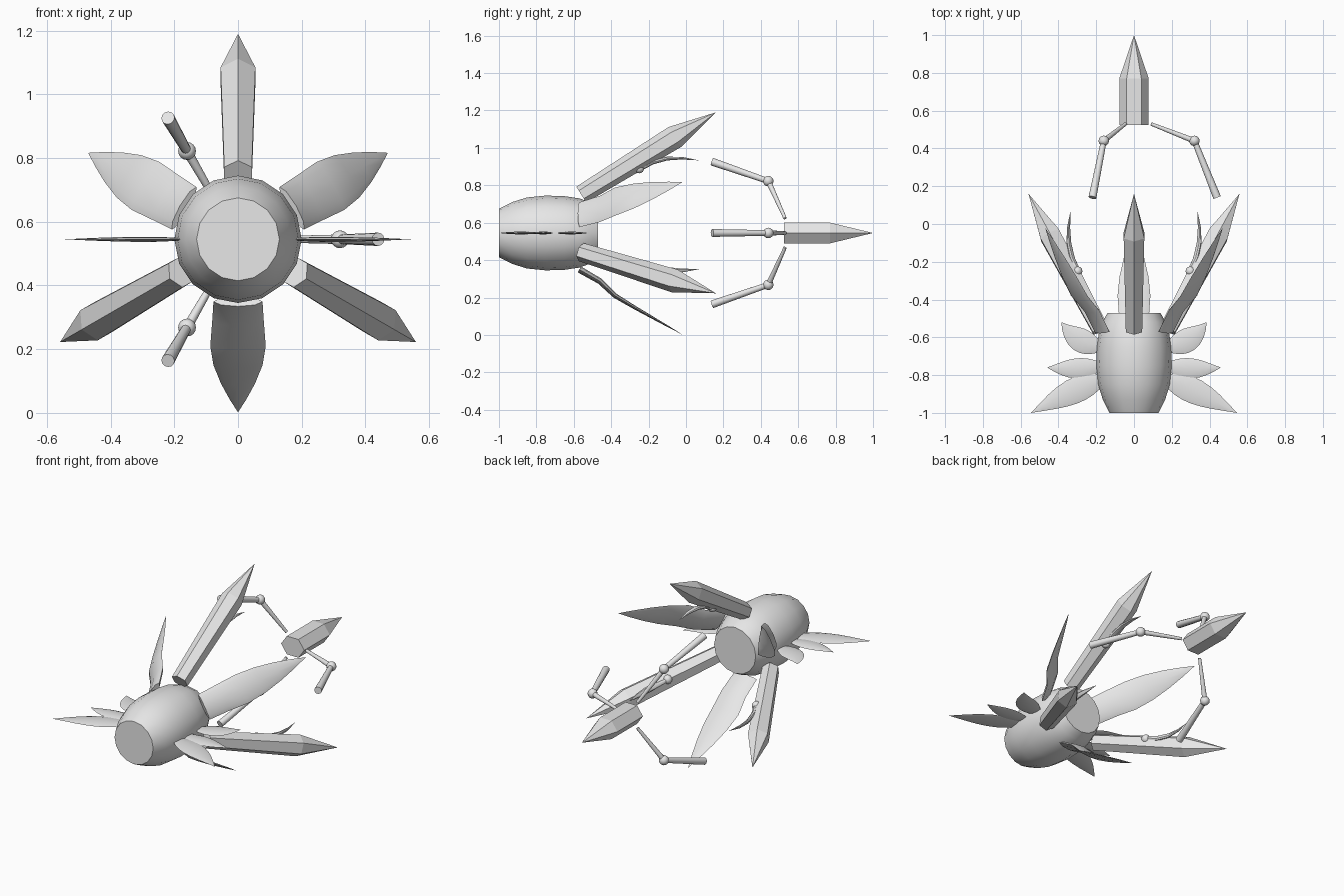
import bpy
import bmesh
from math import sin, cos, pi, radians
from mathutils import Vector

cube = bpy.data.objects.get("Cube")
if cube:
    bpy.data.objects.remove(cube)

AXIS_Z = 0.545
Y = Vector((0, 1, 0))

grey = bpy.data.materials.new("light_grey")
grey.use_nodes = True
colour = (0.8, 0.8, 0.8, 1)
grey.diffuse_color = colour
grey.node_tree.nodes["Principled BSDF"].inputs["Base Color"].default_value = colour


def finish(bm, name, smooth):
    bmesh.ops.remove_doubles(bm, verts=bm.verts, dist=0.0001)
    bmesh.ops.recalc_face_normals(bm, faces=bm.faces)
    mesh = bpy.data.meshes.new(name)
    bm.to_mesh(mesh)
    bm.free()
    mesh.materials.append(grey)
    obj = bpy.data.objects.new(name, mesh)
    bpy.context.collection.objects.link(obj)
    if smooth:
        bpy.ops.object.select_all(action='DESELECT')
        obj.select_set(True)
        bpy.context.view_layer.objects.active = obj
        bpy.ops.object.shade_smooth_by_angle(angle=radians(35))
    return obj


def place(angle, y, r, side=0):
    """Point at a distance y along the long axis and r away from it."""
    a = radians(angle)
    return Vector((r * cos(a) - side * sin(a), y, AXIS_Z + r * sin(a) + side * cos(a)))


def loft(name, angle, stations, sides, smooth=True, phase=0.0):
    """Sweep an ellipse along (y, r, half width, half depth) stations in a radial plane."""
    bm = bmesh.new()
    a = radians(angle)
    across = Vector((-sin(a), 0, cos(a)))
    centres = [place(angle, s[0], s[1]) for s in stations]
    rings = []
    for i, (_, _, wide, deep) in enumerate(stations):
        along = (centres[min(i + 1, len(centres) - 1)] - centres[max(i - 1, 0)]).normalized()
        normal = along.cross(across).normalized()
        ring = []
        for k in range(sides):
            t = 2 * pi * k / sides + phase
            ring.append(bm.verts.new(centres[i] + across * wide * cos(t) + normal * deep * sin(t)))
        rings.append(ring)
    for low, high in zip(rings, rings[1:]):
        for k in range(sides):
            n = (k + 1) % sides
            bm.faces.new((low[k], low[n], high[n], high[k]))
    bm.faces.new(rings[0])
    bm.faces.new(rings[-1])
    bmesh.ops.dissolve_degenerate(bm, dist=0.0001, edges=bm.edges)
    return finish(bm, name, smooth)


def ball(name, centre, radius):
    bm = bmesh.new()
    bmesh.ops.create_uvsphere(bm, u_segments=12, v_segments=8, radius=radius)
    bmesh.ops.translate(bm, verts=bm.verts, vec=centre)
    return finish(bm, name, True)


# Barrel body
profile = [(-1, 0.13), (-0.93, 0.165), (-0.85, 0.19), (-0.75, 0.2),
           (-0.65, 0.197), (-0.57, 0.185), (-0.52, 0.167), (-0.47, 0.14)]
loft("body", 90, [(y, 0, r, r) for y, r in profile], 16)

# Three faceted spikes, each with a small claw on its inner side
for i, angle in enumerate((90, 210, 330)):
    loft(f"spike_{i + 1}", angle,
         [(-0.56, 0.205, 0.05, 0.05), (-0.06, 0.513, 0.063, 0.063), (0.16, 0.645, 0, 0)],
         6, False, pi / 6)
    ball(f"claw_joint_{i + 1}", place(angle, -0.25, 0.345), 0.026)
    loft(f"claw_{i + 1}", angle,
         [(-0.25, 0.34, 0.012, 0.012), (-0.18, 0.378, 0.018, 0.012), (-0.1, 0.398, 0.018, 0.01),
          (-0.02, 0.4, 0.012, 0.007), (0.07, 0.388, 0, 0)], 8)

# Three broad petals between the spikes
for i, angle in enumerate((30, 150, 270)):
    loft(f"petal_{i + 1}", angle,
         [(-0.57, 0.195, 0.077, 0.018), (-0.46, 0.258, 0.081, 0.016), (-0.38, 0.335, 0.087, 0.013),
          (-0.28, 0.395, 0.077, 0.01), (-0.18, 0.452, 0.054, 0.007), (-0.09, 0.503, 0.026, 0.004),
          (-0.02, 0.543, 0, 0)], 8)

# Flat leaves on both sides: root, middle, tip and half width
leaves = {"rear": ((-0.65, 0.17), (-0.61, 0.29), (-0.52, 0.385), 0.064),
          "middle": ((-0.75, 0.17), (-0.765, 0.31), (-0.76, 0.46), 0.054),
          "front": ((-0.82, 0.16), (-0.89, 0.33), (-1, 0.545), 0.068)}
for side, angle in (("left", 0), ("right", 180)):
    for name, (root, mid, tip, half) in leaves.items():
        p0, p1, p2 = Vector(root), Vector(mid), Vector(tip)
        control = p1 * 2 - (p0 + p2) / 2
        stations = []
        for k in range(9):
            t = k / 8
            p = p0 * (1 - t) ** 2 + control * 2 * t * (1 - t) + p2 * t * t
            swell = max(0, sin(pi * (0.12 + 0.88 * t)))
            stations.append((p.x, p.y, 0.008 * swell, half * swell))
        loft(f"{side}_{name}_leaf", angle, stations, 8)

# Separate pointed head behind the body
loft("head", 90, [(0.525, 0, 0.078, 0.064), (0.77, 0, 0.078, 0.064), (1, 0, 0, 0)], 6, False)

# Three jointed arms around the head
for i, angle in enumerate((0, 120, 240)):
    loft(f"inner_arm_{i + 1}", angle, [(0.53, 0.09, 0.009, 0.009), (0.44, 0.32, 0.015, 0.015)], 12)
    ball(f"elbow_{i + 1}", place(angle, 0.44, 0.32), 0.028)
    loft(f"outer_arm_{i + 1}", angle, [(0.44, 0.32, 0.015, 0.015), (0.14, 0.44, 0.021, 0.021)], 12)
